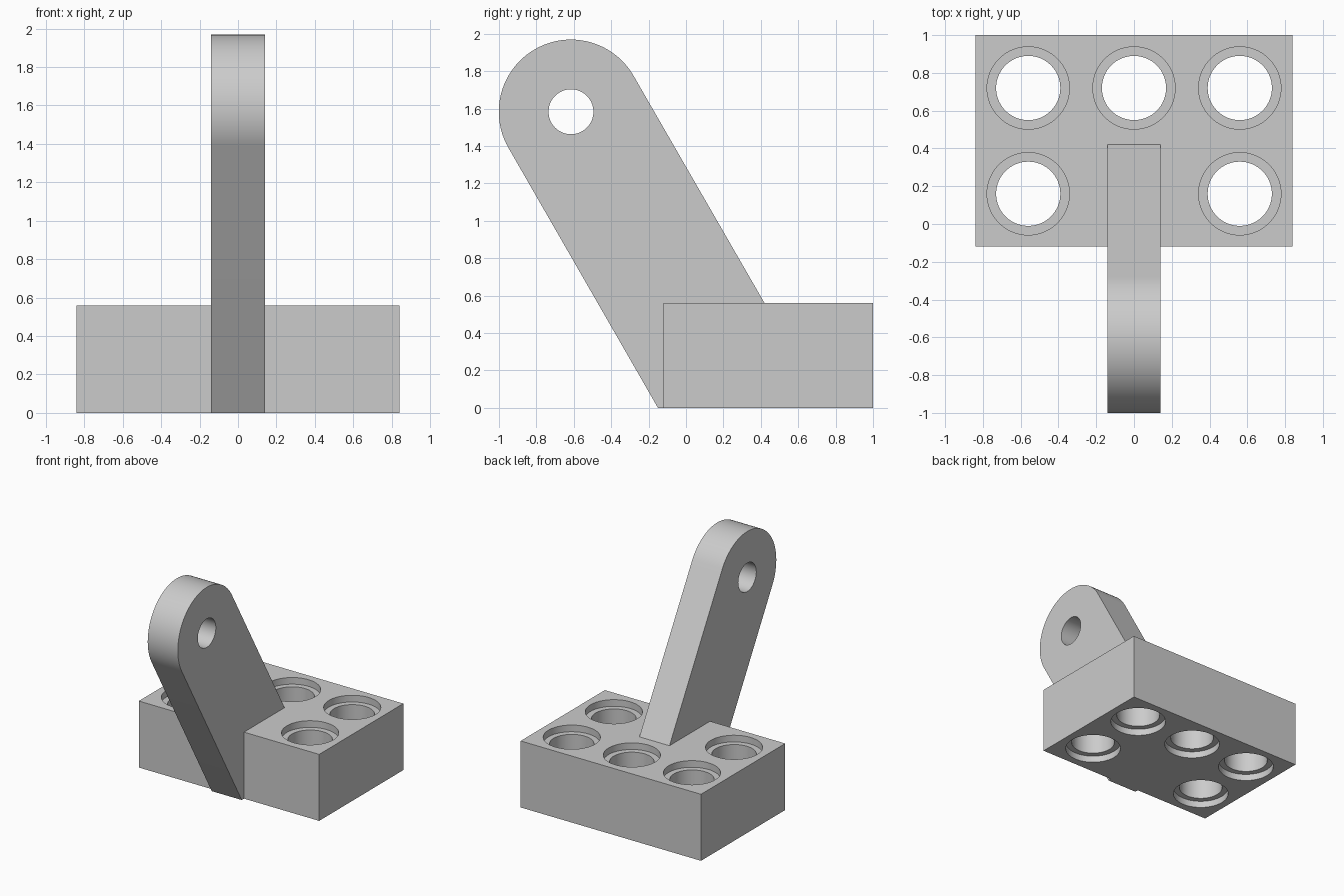
import bpy
import bmesh
import math

cube = bpy.data.objects.get("Cube")
if cube:
    bpy.data.objects.remove(cube, do_unlink=True)

grey = bpy.data.materials.new("light grey")
grey.use_nodes = True
colour = (0.6, 0.6, 0.6, 1)
grey.diffuse_color = colour
grey.node_tree.nodes["Principled BSDF"].inputs["Base Color"].default_value = colour


def make_object(name, bm):
    bmesh.ops.recalc_face_normals(bm, faces=bm.faces)
    mesh = bpy.data.meshes.new(name)
    bm.to_mesh(mesh)
    bm.free()
    mesh.materials.append(grey)
    obj = bpy.data.objects.new(name, mesh)
    bpy.context.collection.objects.link(obj)
    return obj


def add_lathe(bm, profile, centre, sides=64):
    """Closed solid turned about a vertical axis from (radius, height) pairs."""
    rings = []
    for r, z in profile:
        rings.append([bm.verts.new((centre[0] + r * math.cos(math.tau * i / sides),
                                    centre[1] + r * math.sin(math.tau * i / sides), z))
                      for i in range(sides)])
    for low, high in zip(rings, rings[1:]):
        for i in range(sides):
            j = (i + 1) % sides
            bm.faces.new((low[i], low[j], high[j], high[i]))
    bm.faces.new(rings[0][::-1])
    bm.faces.new(rings[-1])


def cut(obj, cutter):
    cutter.hide_render = True
    mod = obj.modifiers.new("holes", 'BOOLEAN')
    mod.operation = 'DIFFERENCE'
    mod.solver = 'EXACT'
    mod.object = cutter
    bpy.ops.object.select_all(action='DESELECT')
    bpy.context.view_layer.objects.active = obj
    obj.select_set(True)
    bpy.ops.object.modifier_apply(modifier=mod.name)
    bpy.data.objects.remove(cutter, do_unlink=True)
    bpy.ops.object.shade_smooth_by_angle(angle=math.radians(30))


PITCH = 0.56
FRONT, BACK, HEIGHT = -0.12, 1.0, 0.56

# Base block
bm = bmesh.new()
bmesh.ops.create_cube(bm, size=1)
bmesh.ops.scale(bm, vec=(3 * PITCH, BACK - FRONT, HEIGHT), verts=bm.verts)
bmesh.ops.translate(bm, vec=(0, (FRONT + BACK) / 2, HEIGHT / 2), verts=bm.verts)
base = make_object("base_block", bm)

# Five through holes, counterbored at both ends
BORE, RIM, DEPTH = 0.17, 0.218, 0.056
bore_profile = [(RIM, -0.1), (RIM, DEPTH), (BORE, DEPTH),
                (BORE, HEIGHT - DEPTH), (RIM, HEIGHT - DEPTH), (RIM, HEIGHT + 0.1)]
bm = bmesh.new()
for column in (-1, 0, 1):
    for y in (0.16, 0.72):
        if column == 0 and y < 0.5:
            continue  # the arm stands here
        add_lathe(bm, bore_profile, (column * PITCH, y))
cut(base, make_object("bore_cutter", bm))

# Leaning arm: a side profile with a round head, as thick as half a pitch
PIVOT_Y, PIVOT_Z, HEAD = -0.615, 1.583, 0.386
THICK = 0.28
profile = [(-0.15, 0), (FRONT, 0), (-0.1, 0.5), (0.4, 0.5), (0.42, HEIGHT)]
for i in range(49):
    a = math.radians(30 + 180 * i / 48)
    profile.append((PIVOT_Y + HEAD * math.cos(a), PIVOT_Z + HEAD * math.sin(a)))
bm = bmesh.new()
side = bm.faces.new([bm.verts.new((-THICK / 2, y, z)) for y, z in profile])
extruded = bmesh.ops.extrude_face_region(bm, geom=[side])["geom"]
bmesh.ops.translate(bm, vec=(THICK, 0, 0),
                    verts=[v for v in extruded if isinstance(v, bmesh.types.BMVert)])
arm = make_object("leaning_arm", bm)

# Pivot hole through the head of the arm
bm = bmesh.new()
add_lathe(bm, [(0.12, -0.3), (0.12, 0.3)], (0, 0))
pivot = make_object("pivot_cutter", bm)
pivot.rotation_euler = (0, math.pi / 2, 0)
pivot.location = (0, PIVOT_Y, PIVOT_Z)
bpy.context.view_layer.update()
cut(arm, pivot)
